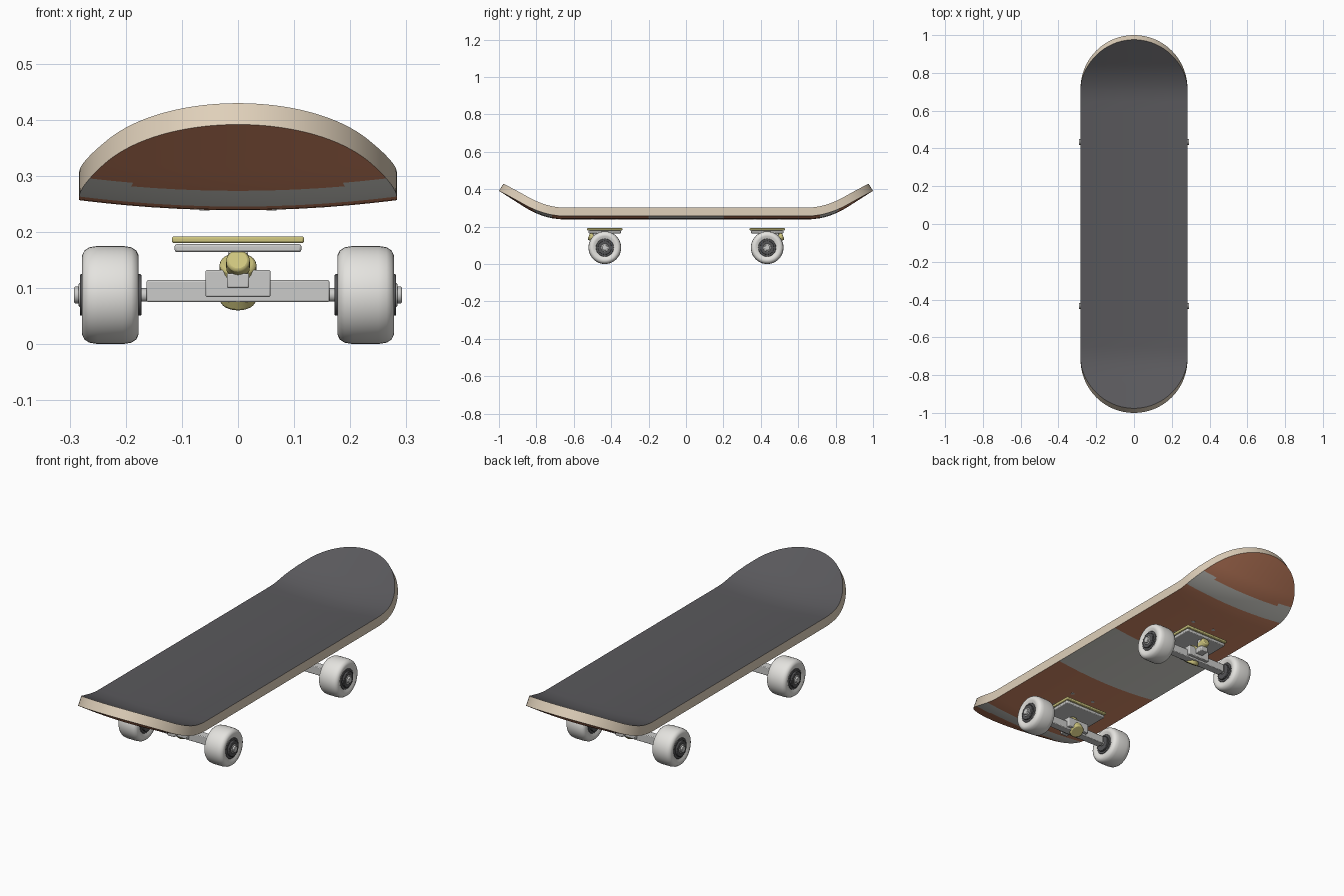
import bpy, bmesh, math
from mathutils import Vector, Matrix

if "Cube" in bpy.data.objects:
    bpy.data.objects.remove(bpy.data.objects["Cube"])


def material(name, r, g, b):
    m = bpy.data.materials.new(name)
    m.use_nodes = True
    m.diffuse_color = (r, g, b, 1)
    m.node_tree.nodes["Principled BSDF"].inputs["Base Color"].default_value = (r, g, b, 1)
    return m


GRIP = material("dark grip", 0.1, 0.098, 0.106)
WOOD = material("pale wood", 0.74, 0.63, 0.49)
BROWN = material("orange brown paint", 0.7, 0.27, 0.145)
STRIPE = material("pale grey stripe", 0.75, 0.74, 0.69)
METAL = material("brushed metal", 0.6, 0.6, 0.59)
WHITE = material("white rubber", 0.78, 0.77, 0.74)
DARK = material("dark bearing", 0.09, 0.09, 0.094)
YELLOW = material("yellow rubber", 0.62, 0.56, 0.21)


def finish(name, bm, mats, bevel=0):
    bmesh.ops.recalc_face_normals(bm, faces=bm.faces)
    mesh = bpy.data.meshes.new(name)
    bm.to_mesh(mesh)
    bm.free()
    for m in mats:
        mesh.materials.append(m)
    ob = bpy.data.objects.new(name, mesh)
    bpy.context.collection.objects.link(ob)
    if bevel:
        mod = ob.modifiers.new("Bevel", "BEVEL")
        mod.width, mod.segments = bevel, 2
    bpy.ops.object.select_all(action="DESELECT")
    ob.select_set(True)
    bpy.context.view_layer.objects.active = ob
    bpy.ops.object.shade_smooth_by_angle(angle=math.radians(35))
    return ob


def box(name, centre, size, mat, bevel=0.003):
    bm = bmesh.new()
    bmesh.ops.create_cube(bm, size=1)
    bmesh.ops.scale(bm, vec=size, verts=bm.verts)
    bmesh.ops.translate(bm, vec=centre, verts=bm.verts)
    return finish(name, bm, [mat], bevel)


def rod(name, start, end, radius, mat, sides=24, bevel=0.0):
    start, end = Vector(start), Vector(end)
    axis = end - start
    bm = bmesh.new()
    turn = axis.to_track_quat("Z", "Y").to_matrix().to_4x4()
    bmesh.ops.create_cone(bm, cap_ends=True, segments=sides, radius1=radius, radius2=radius,
                          depth=axis.length, matrix=Matrix.Translation((start + end) / 2) @ turn)
    return finish(name, bm, [mat], bevel)


def lathe(name, profile, centre, side, mat, sides=40):
    """Spin (x, radius) points around the x axis."""
    bm = bmesh.new()
    vs = [bm.verts.new((side * x, 0, r)) for x, r in profile]
    es = [bm.edges.new(pair) for pair in zip(vs, vs[1:])]
    bmesh.ops.spin(bm, geom=vs + es, cent=(0, 0, 0), axis=(1, 0, 0),
                   angle=math.tau, steps=sides, use_duplicate=False)
    bmesh.ops.remove_doubles(bm, verts=bm.verts, dist=1e-5)
    bmesh.ops.translate(bm, vec=centre, verts=bm.verts)
    return finish(name, bm, [mat])


# Deck: stadium outline, dished across, both ends kicked up
HALF_W, FLAT, BEND, THICK = 0.283, 0.65, 0.22, 0.045
SLOPE, BASE_Z, DISH = 0.637, 0.2385, 0.018
STRAIGHT = 1 - HALF_W


def kick(y):
    """Rise and slope of the deck at a distance along it."""
    d = max(abs(y) - FLAT, 0)
    if d < BEND:
        rise, slope = SLOPE * d * d / (2 * BEND), SLOPE * d / BEND
    else:
        rise, slope = SLOPE * (d - BEND / 2), SLOPE
    return rise, math.copysign(slope, y)


half = [0.1, 0.2, 0.4, 0.6, 0.65, 0.68]
half += [STRAIGHT + HALF_W * math.sin(math.radians(3 * i)) for i in range(31)]
rows = [-y for y in reversed(half)] + [0] + half
COLS = 16
bm = bmesh.new()
under, upper = [], []
for y in rows:
    over = max(abs(y) - STRAIGHT, 0)
    w = math.sqrt(max(HALF_W ** 2 - over ** 2, 0))
    rise, slope = kick(y)
    normal = Vector((0, -slope, 1)).normalized()
    low = []
    for j in range(COLS + 1):
        x = w * math.sin(math.pi / 2 * (2 * j / COLS - 1))
        low.append(Vector((x, y, BASE_Z + DISH * (x / HALF_W) ** 2 + rise)))
    under.append([bm.verts.new(p) for p in low])
    upper.append([bm.verts.new(p + normal * THICK) for p in low])
for i in range(len(rows) - 1):
    mid = abs(rows[i] + rows[i + 1]) / 2
    for j in range(COLS):
        # The end stripes step outward near the deck sides
        outer = abs(j + 0.5 - COLS / 2) > COLS / 4
        striped = mid < 0.2 or STRAIGHT < mid < (0.812 if outer else 0.8)
        for layer, index in ((under, 3 if striped else 2), (upper, 0)):
            f = bm.faces.new((layer[i][j], layer[i][j + 1], layer[i + 1][j + 1], layer[i + 1][j]))
            f.material_index = index
    for j in (0, COLS):
        f = bm.faces.new((under[i][j], under[i + 1][j], upper[i + 1][j], upper[i][j]))
        f.material_index = 1
bmesh.ops.remove_doubles(bm, verts=bm.verts, dist=1e-5)
finish("deck", bm, [GRIP, WOOD, BROWN, STRIPE])

# Trucks and wheels, one set for each end
AXLE_Z = 0.0875
WHEEL = [(0.187, 0.03), (0.183, 0.05), (0.178, 0.06), (0.177, 0.07), (0.181, 0.079), (0.19, 0.085),
         (0.205, 0.0875), (0.25, 0.0875), (0.265, 0.085), (0.274, 0.079), (0.278, 0.07),
         (0.277, 0.06), (0.272, 0.05), (0.268, 0.03)]
for end, s in (("front", -1), ("back", 1)):
    cy = s * 0.434

    def at(x, out, z):
        return (x, cy + s * out, z)

    box(end + "_riser_pad", at(0, 0, 0.186), (0.236, 0.19, 0.012), YELLOW, 0.004)
    box(end + "_base_plate", at(0, 0, 0.171), (0.226, 0.174, 0.014), METAL, 0.004)
    box(end + "_hanger", at(0, 0, 0.0945), (0.326, 0.04, 0.039), METAL)
    box(end + "_hanger_block", at(0, 0, 0.108), (0.116, 0.07, 0.048), METAL)
    box(end + "_pivot_post", at(0, 0.052, 0.134), (0.036, 0.02, 0.062), METAL)
    box(end + "_pivot_arm", at(0, 0.05, 0.113), (0.04, 0.05, 0.026), METAL)
    rod(end + "_bushing", at(0, -0.025, 0.076), at(0, 0.022, 0.146), 0.033, YELLOW, bevel=0.006)
    rod(end + "_pivot_cup", at(0, 0.045, 0.134), at(0, 0.085, 0.15), 0.021, YELLOW, bevel=0.005)
    rod(end + "_axle", at(-0.29, 0, AXLE_Z), at(0.29, 0, AXLE_Z), 0.012, METAL)
    for side, label in ((1, "left"), (-1, "right")):
        part = end + "_" + label
        lathe(part + "_wheel", WHEEL, at(0, 0, AXLE_Z), side, WHITE)
        for name, x0, x1, r, mat in (("hub", 0.181, 0.274, 0.048, DARK),
                                     ("bearing", 0.172, 0.282, 0.037, DARK),
                                     ("washer", 0.28, 0.284, 0.021, METAL),
                                     ("nut", 0.28, 0.292, 0.015, METAL)):
            rod(part + "_" + name, at(side * x0, 0, AXLE_Z), at(side * x1, 0, AXLE_Z), r, mat,
                bevel=0.002)
        # Mounting bolts almost flush with the deck underside
        for k in (-1, 1):
            x, out = side * 0.06, k * 0.065
            rod(part + "_deck_bolt", at(x, out, BASE_Z), at(x, out, BASE_Z + 0.006), 0.009, METAL, 12)
